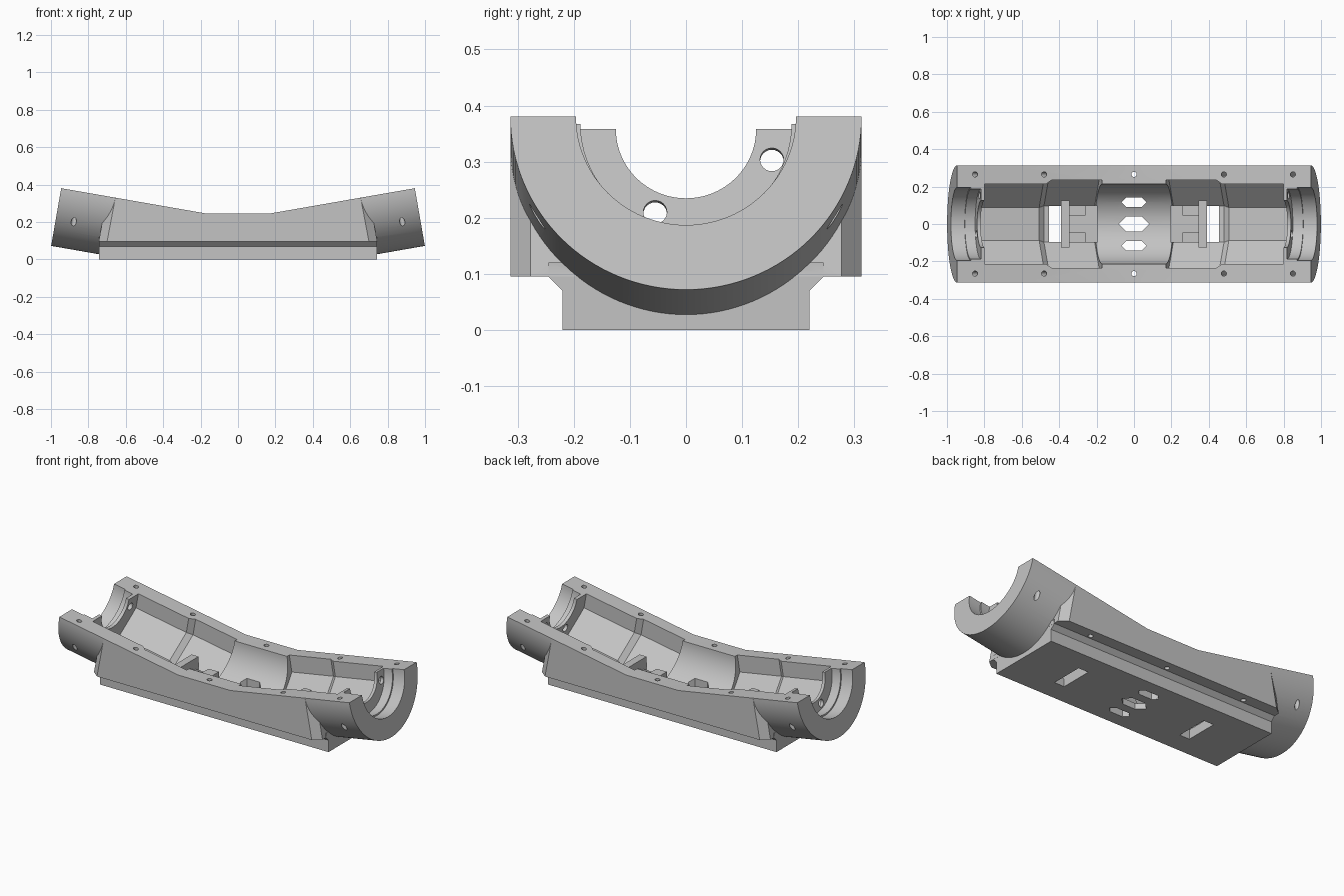
import bpy, bmesh, math
from mathutils import Vector

if "Cube" in bpy.data.objects:
    bpy.data.objects.remove(bpy.data.objects["Cube"])

TILT = math.radians(9.9)
C, S = math.cos(TILT), math.sin(TILT)
END = 0.787          # length of each tilted arm along its axis

grey = bpy.data.materials.new("light_grey")
grey.diffuse_color = (0.55, 0.55, 0.55, 1)
grey.use_nodes = True
grey.node_tree.nodes["Principled BSDF"].inputs["Base Color"].default_value = grey.diffuse_color


def arm(sign, s, y, h):
    """Point on a tilted arm: s along its axis, h above the axis."""
    return Vector((sign * (0.17 + s * C - h * S), y, 0.245 + s * S + h * C))


def loft(name, rings):
    """Closed solid through a series of matching rings of points."""
    bm = bmesh.new()
    loops = [[bm.verts.new(p) for p in ring] for ring in rings]
    n = len(loops[0])
    for a, b in zip(loops, loops[1:]):
        for i in range(n):
            j = (i + 1) % n
            bm.faces.new((a[i], a[j], b[j], b[i]))
    bm.faces.new(loops[0])
    bm.faces.new(loops[-1])
    bmesh.ops.recalc_face_normals(bm, faces=bm.faces)
    me = bpy.data.meshes.new(name)
    bm.to_mesh(me)
    bm.free()
    me.materials.append(grey)
    ob = bpy.data.objects.new(name, me)
    bpy.context.collection.objects.link(ob)
    return ob


def box(name, x0, x1, y0, y1, z0, z1):
    return loft(name, [[(x0, y0, z), (x1, y0, z), (x1, y1, z), (x0, y1, z)] for z in (z0, z1)])


def circle(r, n, start=0.0):
    return [(r * math.cos(start + 2 * math.pi * i / n),
             r * math.sin(start + 2 * math.pi * i / n)) for i in range(n)]


def arm_loft(name, sign, stations, n, start=0.0, cy=0.0, ch=0.0):
    """Round or polygonal solid along an arm from (s, radius) stations."""
    return loft(name, [[arm(sign, s, cy + y, ch + h) for y, h in circle(r, n, start)]
                       for s, r in stations])


def combine(target, tool, op):
    m = target.modifiers.new("bool", 'BOOLEAN')
    m.operation, m.object, m.solver = op, tool, 'EXACT'
    dg = bpy.context.evaluated_depsgraph_get()
    me = bpy.data.meshes.new_from_object(target.evaluated_get(dg))
    target.modifiers.clear()
    target.data = me
    bpy.data.objects.remove(tool)


# Upper body with slanted, corner-cut ends
def plan(dx, z):
    q = [(0.745 - dx, 0.277), (0.70 - dx, 0.313)]
    return ([(x, y, z) for x, y in q] + [(-x, y, z) for x, y in q[::-1]] +
            [(-x, -y, z) for x, y in q] + [(x, -y, z) for x, y in q[::-1]])


shell = loft("cradle_shell", [plan(0, 0.095), plan(0.052, 0.37)])

# Foot rail with flared shoulders
foot = [(-0.22, 0), (0.22, 0), (0.22, 0.07), (0.245, 0.095), (0.245, 0.12),
        (-0.245, 0.12), (-0.245, 0.095), (-0.22, 0.07)]
combine(shell, loft("foot_rail", [[(x, y, z) for y, z in foot] for x in (-0.744, 0.744)]), 'UNION')

# Round tilted end sleeves
for sg in (-1, 1):
    combine(shell, arm_loft("end_sleeve", sg, [(0.45, 0.313), (END, 0.313)], 128), 'UNION')

# Trim everything above the bent parting plane
trim = [arm(-1, 1.2, 0, 0), arm(-1, 0, 0, 0), arm(1, 0, 0, 0), arm(1, 1.2, 0, 0),
        Vector((1.35, 0, 1.5)), Vector((-1.35, 0, 1.5))]
combine(shell, loft("trim_cutter", [[(p.x, y, p.z) for p in trim] for y in (-1, 1)]), 'DIFFERENCE')

# Round saddle in the middle
combine(shell, loft("saddle_cutter", [[(x, y, 0.245 + z) for y, z in circle(0.213, 96)]
                                      for x in (-0.215, 0.215)]), 'DIFFERENCE')

k = 1 / math.cos(math.pi / 8)     # apothem to corner radius
for sg in (-1, 1):
    # Octagonal pockets, wide one near the middle
    combine(shell, arm_loft("pocket_cutter", sg,
                            [(0, 0.235 * k), (0.275, 0.235 * k), (0.305, 0.213 * k), (0.638, 0.213 * k)],
                            8, math.pi / 8), 'DIFFERENCE')
    # Stepped bore with inner lip
    combine(shell, arm_loft("bore_cutter", sg,
                            [(0.6, 0.125), (0.657, 0.125), (0.657, 0.188), (0.712, 0.188),
                             (0.712, 0.196), (0.85, 0.196)], 96), 'DIFFERENCE')
    # Pin holes through the lip
    for y, h in ((-0.055, -0.15), (0.153, -0.055)):
        combine(shell, arm_loft("pin_cutter", sg, [(0.6, 0.021), (0.68, 0.021)], 24, 0, y, h), 'DIFFERENCE')
    # Floor window
    x0, x1 = sorted((sg * 0.39, sg * 0.455))
    combine(shell, box("window_cutter", x0, x1, -0.097, 0.097, -0.1, 0.12), 'DIFFERENCE')
    # Screw holes square to the tilted rim
    for sy in (-1, 1):
        for s in (0.315, 0.69):
            combine(shell, loft("screw_cutter", [[arm(sg, s + a, sy * 0.265 + b, h)
                                                  for a, b in circle(0.014, 20)]
                                                 for h in (-0.4, 0.1)]), 'DIFFERENCE')

# Upright middle holes
for sy in (-1, 1):
    combine(shell, loft("middle_hole_cutter", [[(a, sy * 0.265 + b, z) for a, b in circle(0.014, 20)]
                                               for z in (0, 0.4)]), 'DIFFERENCE')

# Elongated hexagonal slots in the saddle floor
for cy, hx, hy in ((-0.117, 0.067, 0.025), (0, 0.082, 0.04), (0.117, 0.067, 0.025)):
    hexa = [(hx, 0), (hx - hy, hy), (hy - hx, hy), (-hx, 0), (hy - hx, -hy), (hx - hy, -hy)]
    combine(shell, loft("slot_cutter", [[(x, cy + y, z) for x, y in hexa] for z in (-0.1, 0.15)]), 'DIFFERENCE')

# Retaining clips beside the saddle: foot, stem and crossbar
for sg, side in ((-1, "left"), (1, "right")):
    clip = None
    for x0, x1, w, top in ((0.195, 0.262, 0.1, 0.10), (0.25, 0.36, 0.1, 0.075),
                           (0.25, 0.36, 0.045, 0.10), (0.345, 0.39, 0.125, 0.14)):
        a, b = sorted((sg * x0, sg * x1))
        part = box(side + "_clip", a, b, -w, w, 0.012, top)
        if clip is None:
            clip = part
        else:
            combine(clip, part, 'UNION')

# Smooth the round surfaces, keep real edges crisp
for ob in bpy.context.collection.objects:
    ob.data.polygons.foreach_set("use_smooth", [True] * len(ob.data.polygons))
    ob.data.set_sharp_from_angle(angle=math.radians(25))
